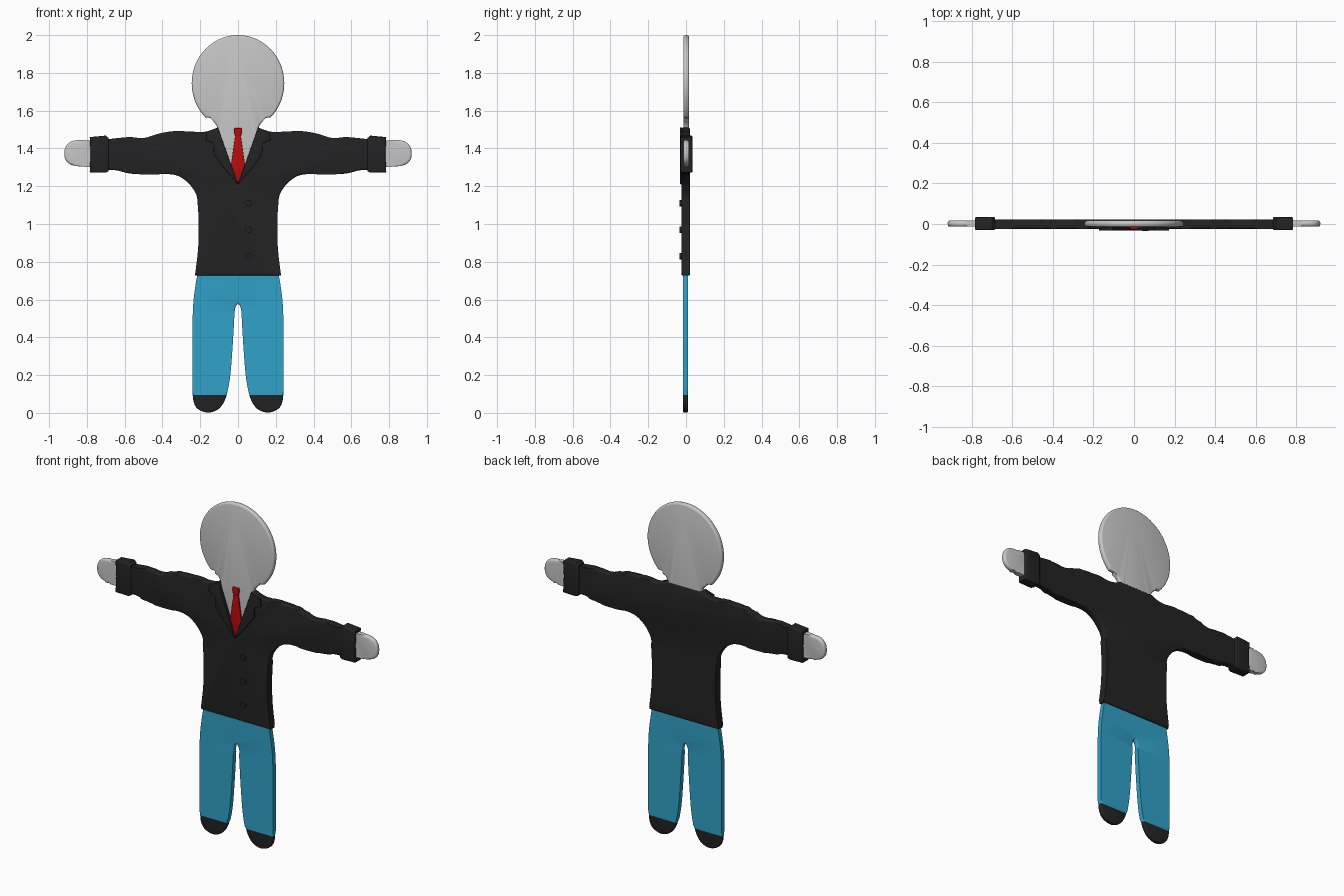
import bpy, bmesh, math
from mathutils import Matrix, Vector

cube = bpy.data.objects.get("Cube")
if cube:
    bpy.data.objects.remove(cube, do_unlink=True)


def material(name, r, g, b):
    m = bpy.data.materials.new(name)
    m.use_nodes = True
    m.diffuse_color = (r, g, b, 1)
    m.node_tree.nodes["Principled BSDF"].inputs["Base Color"].default_value = (r, g, b, 1)
    return m


GREY = material("light grey", .57, .57, .57)
BLACK = material("near black", .017, .017, .018)
TEAL = material("teal blue", .03, .36, .58)
RED = material("tie red", .48, .004, .004)


def smooth(pts, steps=5):
    """Curve running through the points of an open path."""
    p = [Vector(q) for q in [pts[0], *pts, pts[-1]]]
    out = []
    for a, b, c, d in zip(p, p[1:], p[2:], p[3:]):
        for i in range(steps):
            t = i / steps
            out.append(.5 * (2 * b + (c - a) * t + (2 * a - 5 * b + 4 * c - d) * t * t
                             + (3 * b - a - 3 * c + d) * t ** 3))
    return [tuple(q) for q in out] + [pts[-1]]


def both_sides(half):
    return half + [(-x, z) for x, z in reversed(half) if x > 1e-5]


def finish(name, bm, mats, mirror=False):
    bmesh.ops.recalc_face_normals(bm, faces=bm.faces)
    mesh = bpy.data.meshes.new(name)
    bm.to_mesh(mesh)
    bm.free()
    ob = bpy.data.objects.new(name, mesh)
    bpy.context.collection.objects.link(ob)
    for m in mats:
        mesh.materials.append(m)
    if mirror:
        ob.modifiers.new("Mirror", 'MIRROR')
    bpy.ops.object.select_all(action='DESELECT')
    ob.select_set(True)
    bpy.context.view_layer.objects.active = ob
    bpy.ops.object.shade_smooth_by_angle(angle=math.radians(40))
    return ob


def slab(outline, front, back, rim=0.0):
    """Outline in x and z, given thickness along y, with rounded rims."""
    bm = bmesh.new()
    face = bm.faces.new([bm.verts.new((x, front, z)) for x, z in outline])
    new = bmesh.ops.extrude_face_region(bm, geom=[face])["geom"]
    for v in new:
        if isinstance(v, bmesh.types.BMVert):
            v.co.y = back
    if rim:
        edges = [e for e in bm.edges if abs(e.verts[0].co.y - e.verts[1].co.y) < 1e-6]
        bmesh.ops.bevel(bm, geom=edges, offset=rim, segments=3, profile=.5,
                        affect='EDGES', clamp_overlap=False)
    return bm


# Head, neck and shirt front
arc = [(.245 * math.cos(math.radians(a)), 1.745 + .255 * math.sin(math.radians(a)))
       for a in range(90, -46, -5)]
neck = smooth([(.148, 1.562), (.113, 1.52), (.105, 1.47), (.1, 1.4)])
finish("head_and_shirt", slab(both_sides(arc + neck + [(.06, 1.2), (0, 1.2)]),
                              -.014, .017, .011), [GREY])

# Jacket body and sleeves
shoulder = smooth([(.11, 1.51), (.18, 1.488), (.33, 1.492), (.42, 1.478), (.5, 1.455),
                   (.58, 1.46), (.72, 1.445)])
side = smooth([(.72, 1.285), (.65, 1.285), (.57, 1.267), (.47, 1.262), (.345, 1.262),
               (.275, 1.228), (.225, 1.165), (.213, 1.1), (.208, .98), (.212, .86), (.228, .727)])
jacket = finish("jacket", slab(both_sides(shoulder + side), -.024, .022, .009), [BLACK])

# Neck opening cut into the jacket front
cutter = finish("neck_cutter", slab([(-.113, 1.53), (.113, 1.53), (0, 1.21)], -.1, 0), [BLACK])
cutter.hide_render = True
cut = jacket.modifiers.new("Opening", 'BOOLEAN')
cut.operation = 'DIFFERENCE'
cut.solver = 'EXACT'
cut.object = cutter
bpy.context.view_layer.objects.active = jacket
bpy.ops.object.modifier_apply(modifier=cut.name)
bpy.data.objects.remove(cutter, do_unlink=True)

# Lapels: notched collar and lower flap
finish("lapels", slab([(.106, 1.51), (.165, 1.49), (.172, 1.445), (.13, 1.425), (.128, 1.37),
                       (.07, 1.29), (0, 1.21)], -.033, -.018, .003), [BLACK], True)

# Sleeve cuffs and hands
finish("cuffs", slab([(.685, 1.28), (.7, 1.272), (.785, 1.274), (.78, 1.37), (.785, 1.46),
                      (.7, 1.468), (.685, 1.455)], -.03, .034, .007), [BLACK], True)
finish("hands", slab(smooth([(.74, 1.443), (.79, 1.443), (.86, 1.443), (.9, 1.426), (.918, 1.39),
                             (.915, 1.345), (.89, 1.317), (.85, 1.306), (.79, 1.302),
                             (.74, 1.302)]), -.013, .017, .011), [GREY], True)

# Tie blade and knot
finish("tie", slab(both_sides([(.014, 1.475), (.037, 1.315), (0, 1.212)]),
                   -.022, -.012, .002), [RED])
finish("tie_knot", slab(both_sides([(.019, 1.507), (.022, 1.49), (.016, 1.465)]),
                        -.026, -.012, .003), [RED])

# Buttons
bm = bmesh.new()
for z in (1.11, .97, .83):
    place = Matrix.Translation((.055, -.028, z)) @ Matrix.Rotation(math.pi / 2, 4, 'X')
    bmesh.ops.create_cone(bm, cap_ends=True, segments=10, radius1=.017, radius2=.017,
                          depth=.014, matrix=place)
finish("buttons", bm, [BLACK])

# Legs, with the shoes coloured below the ankle line
ankle = .095
outer = smooth([(.18, .88), (.21, .76), (.235, .6), (.241, .44), (.24, .25), (.24, .1),
                (.23, .045), (.205, .016), (.16, .002), (.115, .013), (.083, .043),
                (.06, .095), (.042, .19), (.03, .33), (.022, .46), (.016, .55), (0, .58)])
bm = slab(both_sides(outer), -.017, .011, .008)
bmesh.ops.triangulate(bm, faces=bm.faces)
bmesh.ops.bisect_plane(bm, geom=bm.verts[:] + bm.edges[:] + bm.faces[:],
                       plane_co=(0, 0, ankle), plane_no=(0, 0, 1))
for f in bm.faces:
    f.material_index = int(f.calc_center_median().z < ankle)
finish("trousers_and_shoes", bm, [TEAL, BLACK])
